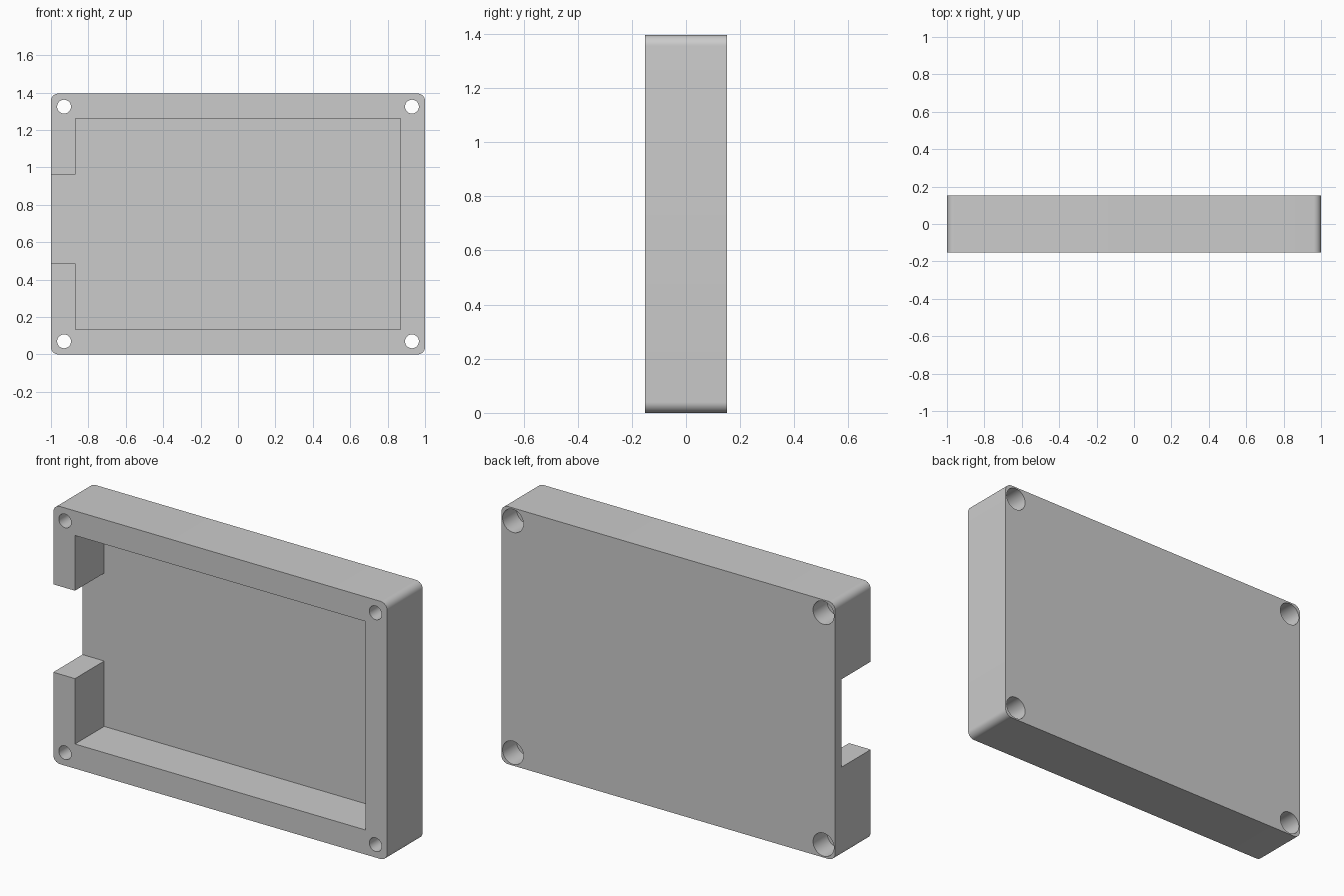
import bpy, bmesh, math

if "Cube" in bpy.data.objects:
    bpy.data.objects.remove(bpy.data.objects["Cube"])

W, H, D = 2.0, 1.395, 0.304      # width, height, depth
Y0, Y1 = -D / 2, D / 2           # front and back faces


def prism(name, outline, y0, y1):
    """Extrude an (x, z) outline from y0 to y1."""
    bm = bmesh.new()
    face = bm.faces.new([bm.verts.new((x, y0, z)) for x, z in outline])
    ext = bmesh.ops.extrude_face_region(bm, geom=[face])
    verts = [v for v in ext["geom"] if isinstance(v, bmesh.types.BMVert)]
    bmesh.ops.translate(bm, verts=verts, vec=(0, y1 - y0, 0))
    bmesh.ops.recalc_face_normals(bm, faces=bm.faces[:])
    mesh = bpy.data.meshes.new(name)
    bm.to_mesh(mesh)
    bm.free()
    ob = bpy.data.objects.new(name, mesh)
    bpy.context.collection.objects.link(ob)
    return ob


def circle(cx, cz, r, n=48):
    return [(cx + r * math.cos(2 * math.pi * i / n),
             cz + r * math.sin(2 * math.pi * i / n)) for i in range(n)]


def rounded_rect(x0, x1, z0, z1, r, n=10):
    pts = []
    corners = [(x1 - r, z1 - r), (x0 + r, z1 - r), (x0 + r, z0 + r), (x1 - r, z0 + r)]
    for k, (cx, cz) in enumerate(corners):
        for i in range(n + 1):
            a = math.pi / 2 * (k + i / n)
            pts.append((cx + r * math.cos(a), cz + r * math.sin(a)))
    return pts


def cut(target, cutter):
    mod = target.modifiers.new("cut", 'BOOLEAN')
    mod.operation = 'DIFFERENCE'
    mod.solver = 'EXACT'
    mod.object = cutter
    bpy.context.view_layer.objects.active = target
    bpy.ops.object.modifier_apply(modifier=mod.name)
    bpy.data.objects.remove(cutter, do_unlink=True)


# Tray body with rounded corners
tray = prism("enclosure_tray", rounded_rect(-W / 2, W / 2, 0, H, 0.04), Y0, Y1)

# Front pocket, opening through the left wall by a notch
px, pz0, pz1 = 0.87, 0.133, 1.262
nz0, nz1 = 0.487, 0.963
pocket = [(-px, pz0), (px, pz0), (px, pz1), (-px, pz1),
          (-px, nz1), (-1.1, nz1), (-1.1, nz0), (-px, nz0)]
cut(tray, prism("pocket_cutter", pocket, Y0 - 0.1, Y0 + 0.25))

# Corner screw holes with counterbores from the back
inset = 0.07
for x in (-W / 2 + inset, W / 2 - inset):
    for z in (inset, H - inset):
        cut(tray, prism("hole_cutter", circle(x, z, 0.037), Y0 - 0.1, Y1 + 0.1))
        cut(tray, prism("counterbore_cutter", circle(x, z, 0.0625), Y1 - 0.12, Y1 + 0.1))

# Smooth the round surfaces only
bpy.ops.object.select_all(action='DESELECT')
tray.select_set(True)
bpy.context.view_layer.objects.active = tray
bpy.ops.object.shade_smooth_by_angle(angle=math.radians(30))
